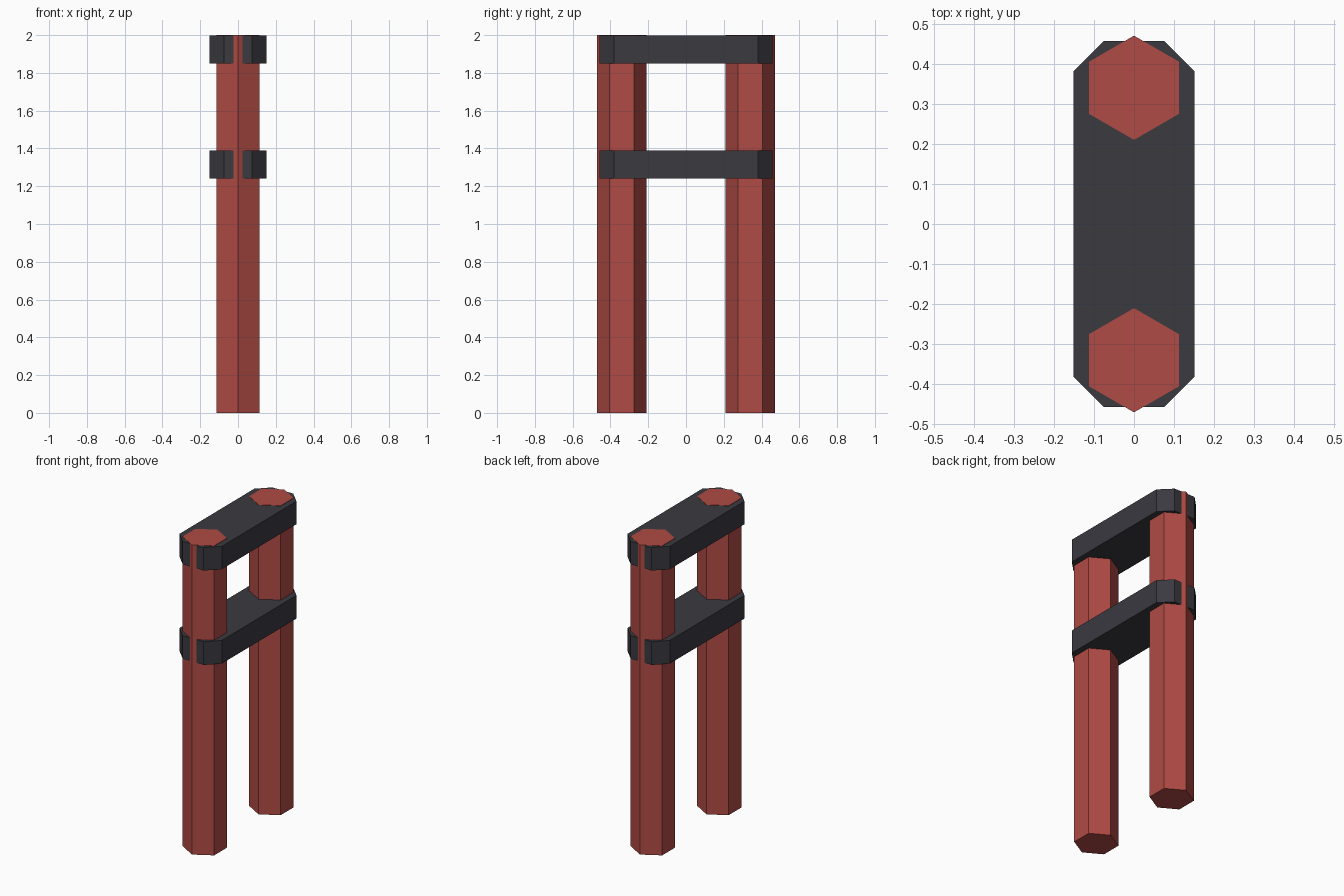
import bpy
import math

if "Cube" in bpy.data.objects:
    bpy.data.objects.remove(bpy.data.objects["Cube"])


def material(name, color):
    m = bpy.data.materials.new(name)
    m.diffuse_color = (*color, 1.0)
    m.use_nodes = True
    m.node_tree.nodes["Principled BSDF"].inputs["Base Color"].default_value = m.diffuse_color
    return m


RED = material("brick red", (0.43, 0.07, 0.058))
DARK = material("charcoal", (0.042, 0.041, 0.051))


def prism(name, outline, z0, z1, mat):
    """Extrude a counter-clockwise outline from z0 to z1."""
    n = len(outline)
    verts = [(x, y, z) for z in (z0, z1) for x, y in outline]
    faces = [tuple(reversed(range(n))), tuple(range(n, 2 * n))]
    faces += [(i, (i + 1) % n, n + (i + 1) % n, n + i) for i in range(n)]
    mesh = bpy.data.meshes.new(name)
    mesh.from_pydata(verts, [], faces)
    mesh.materials.append(mat)
    obj = bpy.data.objects.new(name, mesh)
    bpy.context.collection.objects.link(obj)
    return obj


# Two hexagonal posts, a corner facing front and back
R = 0.13
for name, cy in (("front_post", -0.34), ("back_post", 0.34)):
    hexagon = [(R * math.cos(math.radians(30 + 60 * i)),
                cy + R * math.sin(math.radians(30 + 60 * i))) for i in range(6)]
    prism(name, hexagon, 0.0, 2.0, RED)

# Two crossbars with chamfered corners; the post corners poke through the ends
W, L, C = 0.151, 0.457, 0.076
octagon = [(W, -L + C), (W, L - C), (W - C, L), (-W + C, L),
           (-W, L - C), (-W, -L + C), (-W + C, -L), (W - C, -L)]
prism("middle_crossbar", octagon, 1.24, 1.39, DARK)
# Top bar sits a hair below the post tops so the post ends show
prism("top_crossbar", octagon, 1.85, 1.998, DARK)
